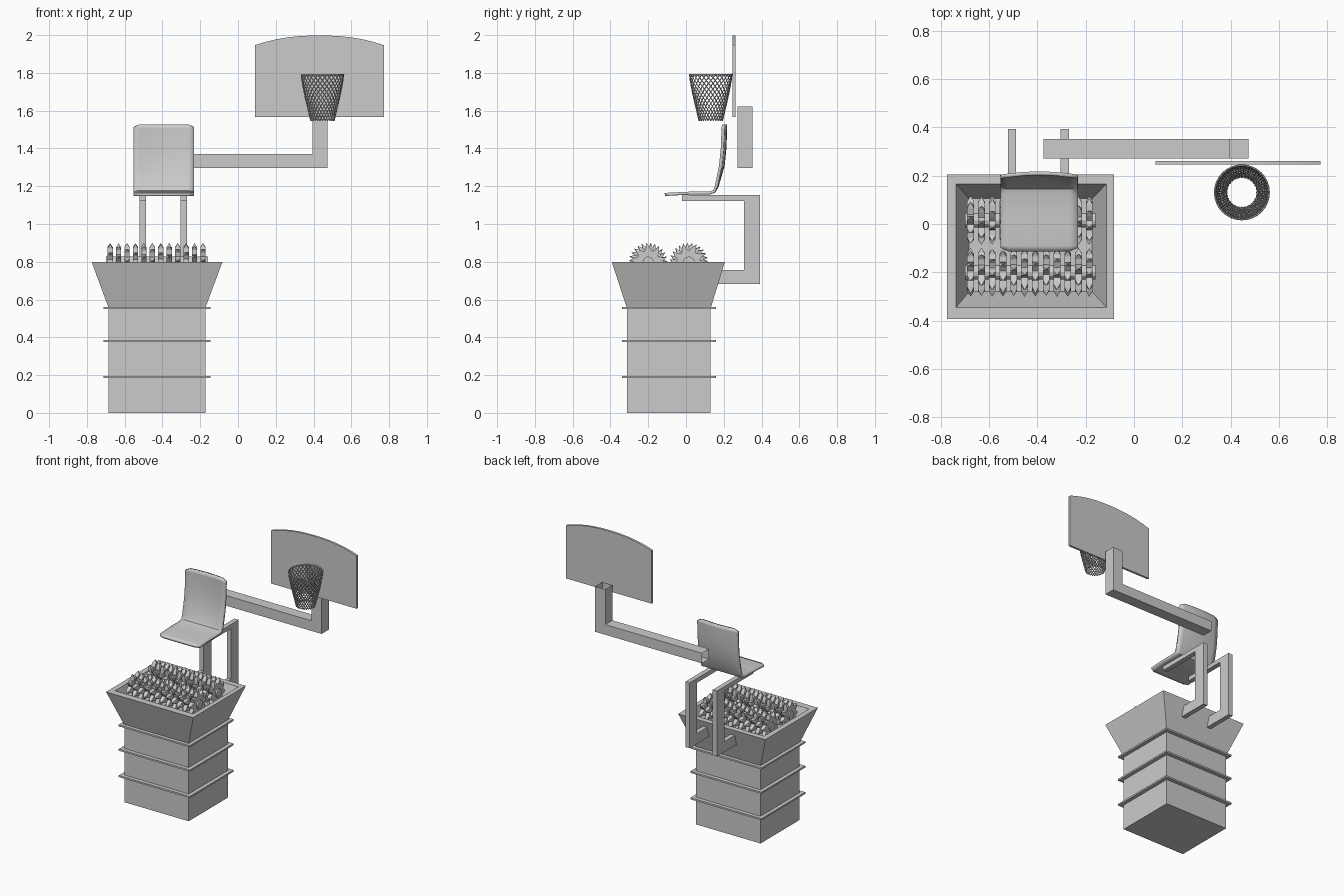
import bpy, bmesh, math
from mathutils import Vector

if "Cube" in bpy.data.objects:
    bpy.data.objects.remove(bpy.data.objects["Cube"])


def new_object(name, bm):
    bmesh.ops.recalc_face_normals(bm, faces=bm.faces)
    me = bpy.data.meshes.new(name)
    bm.to_mesh(me)
    bm.free()
    ob = bpy.data.objects.new(name, me)
    bpy.context.collection.objects.link(ob)
    return ob


def loft(name, rings, caps=True):
    """Skin a list of closed rings, optionally capping both ends."""
    bm = bmesh.new()
    vs = [[bm.verts.new(p) for p in r] for r in rings]
    n = len(vs[0])
    for a, b in zip(vs, vs[1:]):
        for i in range(n):
            bm.faces.new((a[i], a[(i + 1) % n], b[(i + 1) % n], b[i]))
    if caps:
        bm.faces.new(vs[0])
        bm.faces.new(vs[-1])
    return new_object(name, bm)


def rect(x0, x1, y0, y1, z):
    return [(x0, y0, z), (x1, y0, z), (x1, y1, z), (x0, y1, z)]


def box(name, x0, x1, y0, y1, z0, z1):
    return loft(name, [rect(x0, x1, y0, y1, z0), rect(x0, x1, y0, y1, z1)])


# Cabinet and its three ribs
box("cabinet", -0.685, -0.173, -0.313, 0.131, 0, 0.555)
for i, z in enumerate((0.19, 0.38, 0.555)):
    box(f"cabinet_rib_{i + 1}", -0.711, -0.146, -0.34, 0.158, z - 0.006, z + 0.006)

# Flared hopper with a recessed floor
loft("hopper", [rect(-0.685, -0.173, -0.313, 0.131, 0.555),
                rect(-0.775, -0.082, -0.393, 0.206, 0.8),
                rect(-0.737, -0.114, -0.345, 0.166, 0.8),
                rect(-0.683, -0.174, -0.28, 0.105, 0.63)])


# Toothed shredder blade: full-width shoulders topped by pyramid tips
def blade_mesh(teeth=9, half=0.014):
    bm = bmesh.new()
    step = 2 * math.pi / teeth

    def vert(x, r, a):
        return bm.verts.new((x, r * math.cos(a), r * math.sin(a)))
    sides = []
    for x in (-half, half):
        ring = []
        for i in range(teeth):
            for da, r in ((0, 0.06), (0.36, 0.08), (0.7, 0.078)):
                ring.append(vert(x, r, (i + da) * step))
        sides.append(ring)
        bm.faces.new(ring)
    a, b = sides
    n = len(a)
    for i in range(n):
        j = (i + 1) % n
        if i % 3 == 1:
            tip = vert(0, 0.102, (i // 3 + 0.62) * step)
            quad = (a[i], a[j], b[j], b[i])
            for k in range(4):
                bm.faces.new((quad[k], quad[(k + 1) % 4], tip))
        else:
            bm.faces.new((a[i], a[j], b[j], b[i]))
    return new_object("blade_master", bm)


master = blade_mesh()
blade_data = master.data
bpy.data.objects.remove(master)
for row, (y, sign) in enumerate(((-0.2, 1), (0.015, -1))):
    for i in range(12):
        ob = bpy.data.objects.new(f"blade_{row + 1}_{i + 1}", blade_data)
        ob.location = (-0.677 + i * 0.0447, y, 0.798)
        ob.rotation_euler = (sign * (0.1 + i * 0.23), 0, 0 if sign > 0 else math.pi)
        bpy.context.collection.objects.link(ob)
    shaft = [[(x, y + 0.03 * math.cos(k * math.pi / 6), 0.798 + 0.03 * math.sin(k * math.pi / 6))
              for k in range(12)] for x in (-0.7, -0.16)]
    loft(f"blade_shaft_{row + 1}", shaft)

# C-shaped seat brackets
C = [(-0.022, 1.153), (0.393, 1.153), (0.393, 0.683), (0.165, 0.683),
     (0.165, 0.757), (0.307, 0.757), (0.307, 1.122), (-0.022, 1.122)]
for side, x in (("left", -0.505), ("right", -0.287)):
    loft(f"seat_bracket_{side}", [[(x + dx, y, z) for y, z in C] for dx in (-0.017, 0.017)])


# Bent shell seat: profile swept across, with cut corners and a bowed back
def make_seat():
    profile = [(-0.112, 1.155), (-0.09, 1.158), (0.02, 1.163), (0.125, 1.164), (0.15, 1.172),
               (0.165, 1.2), (0.197, 1.31), (0.206, 1.4), (0.21, 1.505), (0.21, 1.528)]
    last = len(profile) - 1
    cx, hw = -0.393, 0.16
    bm = bmesh.new()
    grid = []
    for t in (-1, -0.8, -0.4, 0, 0.4, 0.8, 1):
        col = []
        for i, (y, z) in enumerate(profile):
            if abs(t) == 1 and i == 0:
                y += 0.015
            if abs(t) == 1 and i == last:
                z -= 0.015
            bow = max(0, min(1, (z - 1.17) / 0.1)) * 0.014
            col.append(bm.verts.new((cx + t * hw, y - bow * t * t, z)))
        grid.append(col)
    for a, b in zip(grid, grid[1:]):
        for i in range(last):
            bm.faces.new((a[i], b[i], b[i + 1], a[i + 1]))
    ob = new_object("seat", bm)
    mod = ob.modifiers.new("thickness", "SOLIDIFY")
    mod.thickness, mod.offset = 0.016, 0
    bpy.context.view_layer.objects.active = ob
    ob.select_set(True)
    bpy.ops.object.shade_smooth_by_angle(angle=math.radians(40))
    ob.select_set(False)


make_seat()

# L-shaped square tube carrying the backboard, open at both ends
Y0, Y1 = 0.272, 0.353
loft("hoop_arm", [[(-0.374, Y0, 1.297), (-0.374, Y1, 1.297), (-0.374, Y1, 1.37), (-0.374, Y0, 1.37)],
                  [(0.475, Y0, 1.297), (0.475, Y1, 1.297), (0.395, Y1, 1.37), (0.395, Y0, 1.37)],
                  [(0.475, Y0, 1.623), (0.475, Y1, 1.623), (0.395, Y1, 1.623), (0.395, Y0, 1.623)]],
     caps=False)

# Backboard with arched top
BX, BW = 0.431, 0.341
outline = [(BX - BW, 1.567), (BX + BW, 1.567)]
for k in range(13):
    t = 1 - k / 6
    outline.append((BX + BW * t, 1.998 - 0.051 * abs(t) ** 2.3))
loft("backboard", [[(x, y, z) for x, z in outline] for y in (0.246, 0.262)])

# Hoop rim
CX, CY, TOP, BOTTOM = 0.447, 0.131, 1.79, 1.547
bpy.ops.mesh.primitive_torus_add(location=(CX, CY, TOP), major_radius=0.112, minor_radius=0.004,
                                 major_segments=32, minor_segments=6)
bpy.context.object.name = "hoop_rim"

# Net woven from two opposed sets of spiral cords
net = bpy.data.curves.new("hoop_net", "CURVE")
net.dimensions = "3D"
net.bevel_depth, net.bevel_resolution = 0.003, 0
CORDS, ROWS = 28, 16
for turn in (1, -1):
    for c in range(CORDS):
        sp = net.splines.new("POLY")
        sp.points.add(ROWS)
        for r in range(ROWS + 1):
            t = r / ROWS
            rad = 0.112 - 0.05 * t ** 1.25
            a = (c + turn * r / 2) * 2 * math.pi / CORDS
            sp.points[r].co = (CX + rad * math.cos(a), CY + rad * math.sin(a),
                               TOP + (BOTTOM - TOP) * t, 1)
bpy.context.collection.objects.link(bpy.data.objects.new("hoop_net", net))
